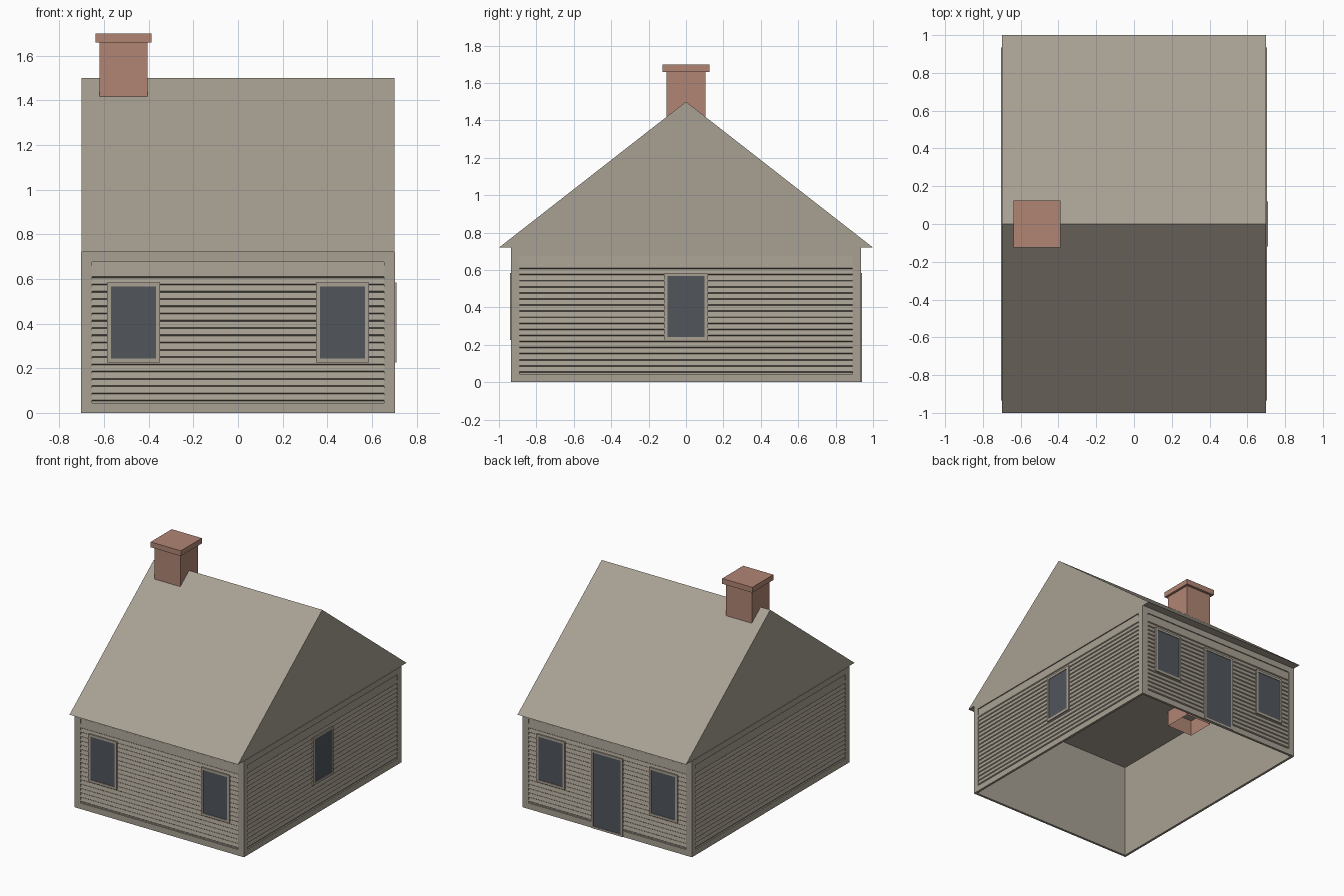
import bpy, bmesh, math
from mathutils import Matrix

cube = bpy.data.objects.get("Cube")
if cube:
    bpy.data.objects.remove(cube, do_unlink=True)


def material(name, rgb):
    m = bpy.data.materials.new(name)
    m.use_nodes = True
    m.diffuse_color = (*rgb, 1)
    m.node_tree.nodes["Principled BSDF"].inputs["Base Color"].default_value = (*rgb, 1)
    return m


stone = material("warm_grey", (0.39, 0.35, 0.29))
brick = material("brick_red", (0.44, 0.235, 0.175))
glass = material("dark_blue_grey", (0.082, 0.092, 0.108))


def prism(bm, profile, x0, x1):
    """Extrude a (y, z) profile from x0 to x1."""
    a = [bm.verts.new((x0, y, z)) for y, z in profile]
    b = [bm.verts.new((x1, y, z)) for y, z in profile]
    bm.faces.new(a)
    bm.faces.new(b[::-1])
    n = len(profile)
    for i in range(n):
        j = (i + 1) % n
        bm.faces.new((a[j], a[i], b[i], b[j]))


def box(bm, x0, x1, y0, y1, z0, z1):
    prism(bm, [(y0, z0), (y1, z0), (y1, z1), (y0, z1)], x0, x1)


def finish(bm, name, mat, turn=0, recalc=True):
    if recalc:
        bmesh.ops.recalc_face_normals(bm, faces=bm.faces[:])
    bm.transform(Matrix.Rotation(math.radians(turn), 4, 'Z'))
    mesh = bpy.data.meshes.new(name)
    bm.to_mesh(mesh)
    bm.free()
    mesh.materials.append(mat)
    ob = bpy.data.objects.new(name, mesh)
    bpy.context.collection.objects.link(ob)
    return ob


def frame(bm, x0, x1, z0, z1, w, y0, y1, bottom=None):
    """Four bars around an opening."""
    bottom = w if bottom is None else bottom
    box(bm, x0, x0 + w, y0, y1, z0, z1)
    box(bm, x1 - w, x1, y0, y1, z0, z1)
    box(bm, x0 + w, x1 - w, y0, y1, z1 - w, z1)
    box(bm, x0 + w, x1 - w, y0, y1, z0, z0 + bottom)


EAVE = 0.72
SILL, HEAD = 0.225, 0.585


def wall(side, turn, half, dist, windows, door=False):
    """One wall, made facing -y and then turned into place."""
    face = -dist             # outer face of the trim
    base = face + 0.010      # sheathing behind the boards

    bm = bmesh.new()
    box(bm, -half + 0.01, half - 0.01, base, base + 0.008, 0, EAVE)
    finish(bm, side + "_wall", stone, turn)

    # Corner boards, skirting and frieze
    bm = bmesh.new()
    frame(bm, -half, half, 0, EAVE, 0.045, face, base + 0.004)
    finish(bm, side + "_trim", stone, turn)

    # Overlapping siding boards
    bm = bmesh.new()
    step, count, edge = 0.0325, 18, half - 0.045
    for i in range(count):
        z0 = 0.0525 + step * i
        z1 = 0.675 if i == count - 1 else z0 + step
        prism(bm, [(base, z0), (base - 0.008, z0 + 0.005),
                   (base - 0.002, z1), (base, z1)], -edge, edge)
    finish(bm, side + "_siding", stone, turn)

    # Windows and door
    openings = [("window_%d" % (i + 1), x, 0.118, SILL, 0.018)
                for i, x in enumerate(windows)]
    if door:
        openings.append(("door", 0, 0.13, 0, 0.016))
    for name, x, w, z0, bar in openings:
        bm = bmesh.new()
        frame(bm, x - w, x + w, z0, HEAD, bar, face - 0.005, base)
        finish(bm, "%s_%s_frame" % (side, name), stone, turn)
        bm = bmesh.new()
        box(bm, x - w + bar, x + w - bar, face - 0.001, face + 0.006,
            z0 + bar, HEAD - bar)
        finish(bm, "%s_%s_panel" % (side, name), glass, turn)


wall("front", 0, 0.70, 0.935, (-0.468, 0.468))
wall("right", 90, 0.935, 0.704, (0,))
wall("back", 180, 0.70, 0.935, (-0.468, 0.468), door=True)
wall("left", 270, 0.935, 0.704, ())

# Gabled roof with a flat ceiling
bm = bmesh.new()
prism(bm, [(-1, EAVE), (1, EAVE), (0, 1.5)], -0.70, 0.70)
finish(bm, "roof", stone)

# Chimney shaft, open below the ceiling
CX = -0.513
bm = bmesh.new()
box(bm, CX - 0.107, CX + 0.107, -0.105, 0.105, 0.60, 1.67)
bmesh.ops.recalc_face_normals(bm, faces=bm.faces[:])
bottom = min(bm.faces, key=lambda f: f.calc_center_median().z)
bmesh.ops.delete(bm, geom=[bottom], context='FACES_ONLY')
finish(bm, "chimney", brick, recalc=False)

# Chimney cap
bm = bmesh.new()
box(bm, CX - 0.125, CX + 0.125, -0.125, 0.125, 1.66, 1.70)
finish(bm, "chimney_cap", brick)
